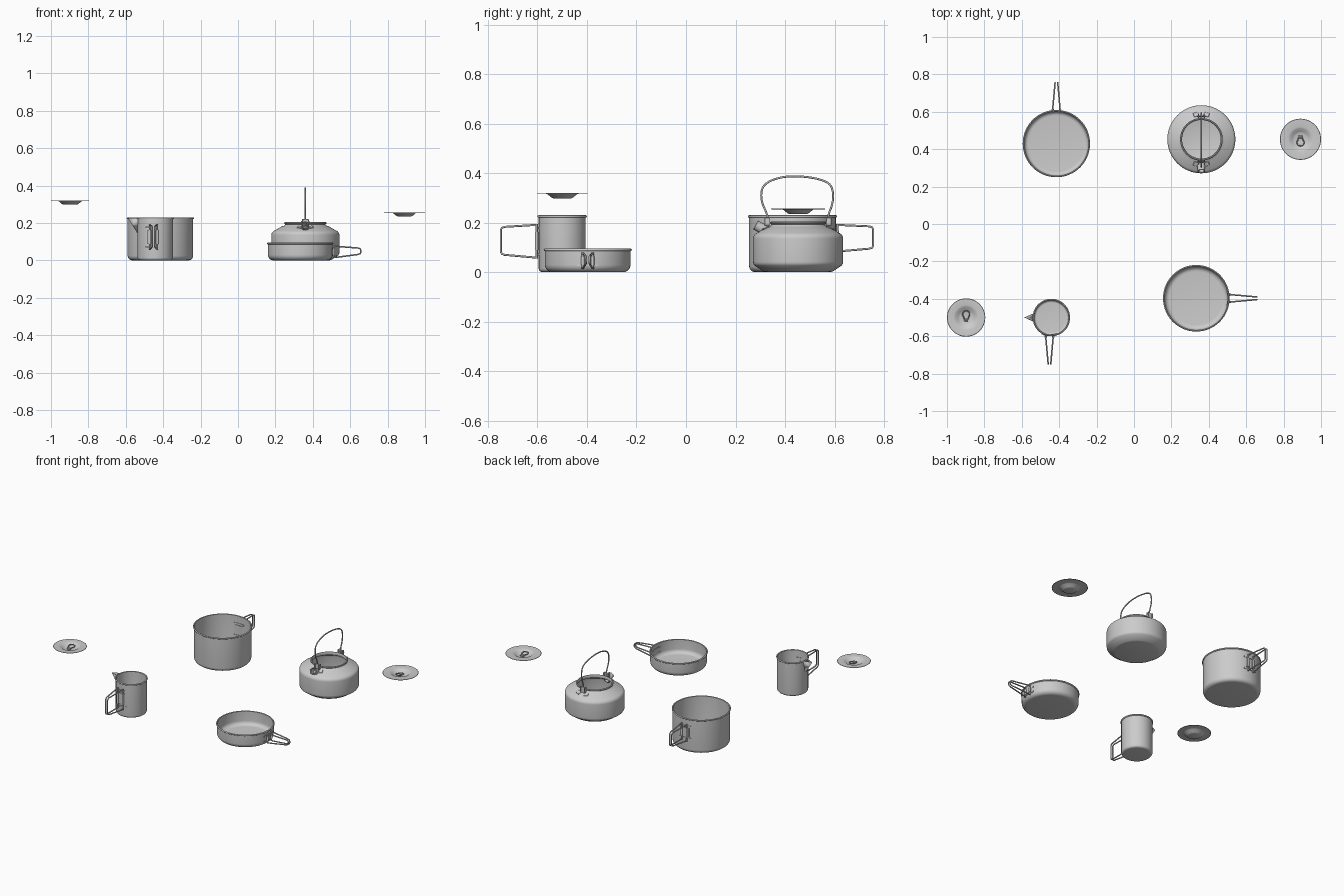
import bpy, bmesh, math
from mathutils import Vector, Matrix

if "Cube" in bpy.data.objects:
    bpy.data.objects.remove(bpy.data.objects["Cube"])

T = 0.004  # sheet metal thickness


def finish(bm, name, angle=35):
    bmesh.ops.recalc_face_normals(bm, faces=bm.faces)
    me = bpy.data.meshes.new(name)
    bm.to_mesh(me)
    bm.free()
    ob = bpy.data.objects.new(name, me)
    bpy.context.collection.objects.link(ob)
    bpy.ops.object.select_all(action='DESELECT')
    ob.select_set(True)
    bpy.context.view_layer.objects.active = ob
    bpy.ops.object.shade_smooth_by_angle(angle=math.radians(angle))
    return ob


def lathe(name, profile, pos, steps=64):
    """Revolve an (r, z) profile around a vertical axis at pos."""
    bm = bmesh.new()
    vs = [bm.verts.new((r, 0, z)) for r, z in profile]
    es = [bm.edges.new(p) for p in zip(vs, vs[1:])]
    bmesh.ops.spin(bm, geom=vs + es, axis=(0, 0, 1), cent=(0, 0, 0),
                   angle=math.tau, steps=steps, use_duplicate=False)
    bmesh.ops.remove_doubles(bm, verts=bm.verts, dist=1e-5)
    bmesh.ops.translate(bm, verts=bm.verts, vec=pos)
    return finish(bm, name)


def arc(cr, cz, rad, a0, a1, n=6):
    return [(cr + rad * math.cos(math.radians(a0 + (a1 - a0) * i / n)),
             cz + rad * math.sin(math.radians(a0 + (a1 - a0) * i / n))) for i in range(n + 1)]


def vessel(name, r, h, fillet, pos):
    """Open vessel: rounded base, rolled lip, inner wall and floor."""
    w = r - 0.005
    out = [(0, 0)] + arc(w - fillet, fillet, fillet, -90, 0)
    lip = arc(w, h - 0.005, 0.005, -90, 90) + [(w - T, h - 0.002)]
    inn = arc(w - fillet, fillet, fillet - T, 0, -90) + [(0, T)]
    return lathe(name, out + lip + inn, pos)


def wire(name, pts, rad, M, cyclic=False, smooth=False):
    cu = bpy.data.curves.new(name, 'CURVE')
    cu.dimensions = '3D'
    cu.bevel_depth = rad
    cu.bevel_resolution = 2
    cu.use_fill_caps = True
    sp = cu.splines.new('NURBS' if smooth else 'POLY')
    sp.points.add(len(pts) - 1)
    for p, c in zip(sp.points, pts):
        p.co = (*(M @ Vector(c)), 1)
    sp.use_cyclic_u = cyclic
    if smooth:
        sp.order_u = 3
        sp.use_endpoint_u = not cyclic
        sp.resolution_u = 6
    ob = bpy.data.objects.new(name, cu)
    bpy.context.collection.objects.link(ob)


def box(name, size, M, bevel=0.0015):
    bm = bmesh.new()
    bmesh.ops.create_cube(bm, size=1, matrix=M @ Matrix.Diagonal((*size, 1)))
    bmesh.ops.bevel(bm, geom=bm.edges[:], offset=bevel, segments=1, affect='EDGES')
    return finish(bm, name)


def handle(name, r, pos, ang, zr, zt):
    """Folding pair of wire grips; local +x points away from the vessel.
    zr = low/high at the wall, zt = low/high at the tip."""
    M = Matrix.Translation(pos) @ Matrix.Rotation(math.radians(ang), 4, 'Z')
    lo, hi = zr
    mid, length = (lo + hi) / 2, 0.145
    root = r + 0.006
    for s in (-1, 1):
        y0, y1 = s * 0.020, s * 0.007
        def P(t, z):
            return (root + t * length, y0 + (y1 - y0) * t, z)
        e = 0.012
        wire(name + '_grip', [P(0, lo), P(0.12, lo), P(0.9, zt[0]), P(0.97, zt[0] + e / 3),
                              P(1, zt[0] + e), P(1, zt[1] - e), P(0.97, zt[1] - e / 3),
                              P(0.9, zt[1]), P(0.12, hi), P(0, hi)], 0.004, M)
        # upright hinge pin and its barrel
        wire(name + '_pin', [(root, y0, lo - 0.004), (root, y0, hi + 0.004)], 0.0045, M)
        wire(name + '_barrel', [(root, y0, mid - (hi - lo) * .28),
                                (root, y0, mid + (hi - lo) * .28)], 0.007, M)
    # curved mounting straps following the wall
    hgt = (hi - lo) * 0.56
    for z, sz, half in ((mid, hgt, 0.032), (lo + 0.012, 0.008, 0.043), (hi - 0.012, 0.008, 0.043)):
        bm = bmesh.new()
        rings = []
        for i in range(9):
            a = (i / 4 - 1) * half / r
            rings.append([bm.verts.new((q * math.cos(a), q * math.sin(a), z + dz))
                          for q, dz in ((r - 0.007, -sz / 2), (r + 0.003, -sz / 2),
                                        (r + 0.003, sz / 2), (r - 0.007, sz / 2))])
        for a, b in zip(rings, rings[1:]):
            for k in range(4):
                bm.faces.new((a[k], a[(k + 1) % 4], b[(k + 1) % 4], b[k]))
        bm.faces.new(rings[0])
        bm.faces.new(rings[-1])
        bm.transform(M)
        finish(bm, name + '_strap')


def lid(name, r, pos, s):
    """Flat flanged lid with a recessed dish and a folded pull ring."""
    t = 0.003
    prof = [(0, -0.021), (0.036, -0.021), (0.043, -0.018), (0.060, -0.004), (0.066, -0.002),
            (r - 0.002, -0.002), (r, -0.0005), (r - 0.002, 0.001), (0.066, 0.001),
            (0.058, -0.001), (0.041, -0.015), (0.035, -0.021 + t), (0, -0.021 + t)]
    lathe(name, prof, pos)
    M = Matrix.Translation(pos) @ Matrix.Diagonal((1, s, 1, 1))
    box(name + '_clip', (0.022, 0.016, 0.010), M @ Matrix.Translation((0, -0.012, -0.013)))
    wire(name + '_ring', [(-0.009, -0.012, -0.008), (-0.012, 0.0, -0.008), (-0.021, 0.018, -0.006),
                          (-0.012, 0.035, -0.004), (0.012, 0.035, -0.004), (0.021, 0.018, -0.006),
                          (0.012, 0.0, -0.008), (0.009, -0.012, -0.008)], 0.003, M, True, True)


# cooking pot
pot = Vector((-0.415, 0.43, 0))
vessel('pot', 0.18, 0.23, 0.025, pot)
handle('pot_handle', 0.175, pot, 90, (0.085, 0.19), (0.095, 0.185))

# frying pan
pan = Vector((0.333, -0.397, 0))
vessel('pan', 0.178, 0.095, 0.03, pan)
handle('pan_handle', 0.173, pan, 0, (0.017, 0.075), (0.032, 0.066))

# mug
mug = Vector((-0.442, -0.5, 0))
vessel('mug', 0.10, 0.23, 0.015, mug)
handle('mug_handle', 0.097, mug + Vector((-0.01, 0, 0)), -90, (0.06, 0.19), (0.07, 0.183))

# mug pouring beak: folded V of sheet metal
bm = bmesh.new()
tip, low, a, b = [bm.verts.new(mug + Vector(c)) for c in
                  ((-0.144, 0, 0.226), (-0.094, 0, 0.145),
                   (-0.090, 0.022, 0.227), (-0.090, -0.022, 0.227))]
bm.faces.new((tip, low, a))
bm.faces.new((tip, b, low))
beak = finish(bm, 'mug_beak')
mod = beak.modifiers.new('thickness', 'SOLIDIFY')
mod.thickness = T
mod.offset = 0

# kettle body
ket = Vector((0.36, 0.453, 0))
lathe('kettle', [(0, 0), (0.13, 0), (0.14, 0.003), (0.176, 0.027), (0.181, 0.034), (0.182, 0.042)]
      + arc(0.157, 0.135, 0.025, 0, 65)
      + [(0.125, 0.182), (0.112, 0.186), (0.107, 0.192)] + arc(0.109, 0.199, 0.005, -70, 160)
      + [(0.103, 0.192), (0.108, 0.181), (0.16, 0.158), (0.174, 0.148), (0.178, 0.135),
         (0.178, 0.042), (0.138, 0.008), (0.13, T), (0, T)], ket)

# kettle spout: short open tube pointing forward
sp = lathe('kettle_spout', [(0.015, -0.005), (0.015, 0.044), (0.018, 0.048), (0.021, 0.046),
                            (0.020, 0.04), (0.021, -0.005), (0.015, -0.005)], (0, 0, 0), 32)
sp.matrix_world = Matrix.Translation(ket + Vector((0, -0.13, 0.168))) @ Matrix.Rotation(math.radians(62), 4, 'X')

# kettle handle brackets
K = Matrix.Translation(ket)
for s in (-1, 1):
    S = K @ Matrix.Translation((0, s * 0.124, 0))
    box('bracket_plate', (0.036, 0.007, 0.04), S @ Matrix.Translation((0, 0, 0.2)))
    for x in (-1, 1):
        box('bracket_ear', (0.005, 0.022, 0.032), S @ Matrix.Translation((x * 0.016, 0, 0.204)))
        box('bracket_foot', (0.028, 0.024, 0.005), S @ Matrix.Translation((x * 0.028, s * 0.008, 0.178))
            @ Matrix.Rotation(math.radians(-24 * s), 4, 'X') @ Matrix.Rotation(-x * s * 0.3, 4, 'Z'))
    wire('bracket_pin', [(-0.023, 0, 0.207), (0.023, 0, 0.207)], 0.004, S)

# kettle carrying handle: bent wire arch
wire('kettle_handle', [(0, -0.118, 0.19), (0, -0.120, 0.225), (0, -0.152, 0.29), (0, -0.145, 0.355),
                       (0, -0.07, 0.386), (0, 0.02, 0.388), (0, 0.105, 0.372), (0, 0.140, 0.345),
                       (0, 0.142, 0.28), (0, 0.118, 0.225), (0, 0.118, 0.19)], 0.004, K, smooth=True)

# lids
lid('kettle_lid', 0.11, Vector((0.89, 0.453, 0.256)), -1)
lid('mug_lid', 0.1025, Vector((-0.8975, -0.5, 0.319)), 1)
